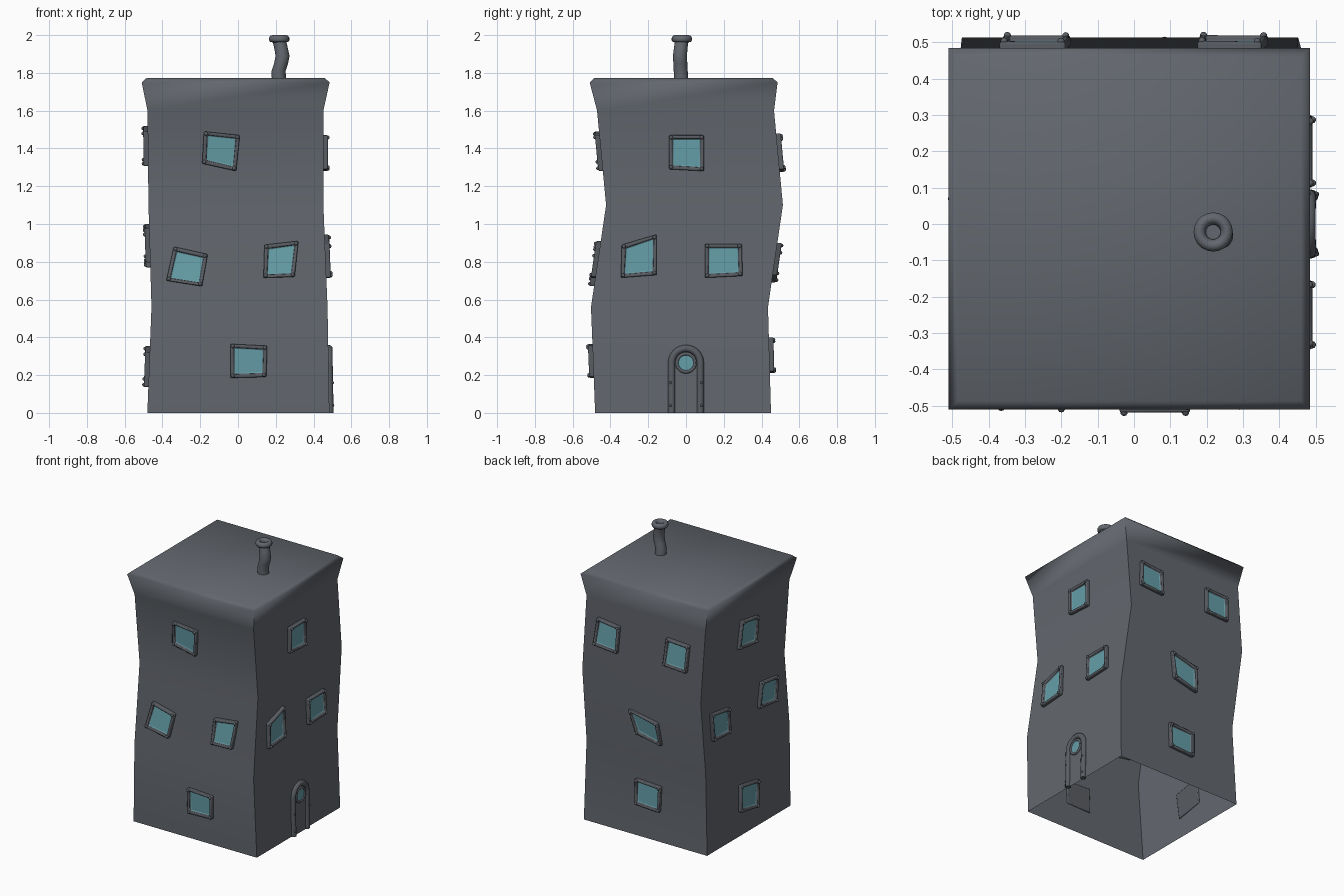
import bpy, bmesh, math
from mathutils import Vector

cube = bpy.data.objects.get("Cube")
if cube:
    bpy.data.objects.remove(cube, do_unlink=True)


def material(name, rgb):
    mat = bpy.data.materials.new(name)
    mat.use_nodes = True
    colour = (*rgb, 1)
    mat.diffuse_color = colour
    mat.node_tree.nodes["Principled BSDF"].inputs["Base Color"].default_value = colour
    return mat


STONE = material("slate grey", (.125, .137, .157))
TRIM = material("dark trim grey", (.1, .11, .125))
GLASS = material("teal glass", (.13, .34, .39))


def finish(name, bm, mats, angle=40):
    mesh = bpy.data.meshes.new(name)
    bmesh.ops.recalc_face_normals(bm, faces=bm.faces)
    bm.to_mesh(mesh)
    bm.free()
    obj = bpy.data.objects.new(name, mesh)
    bpy.context.collection.objects.link(obj)
    for mat in mats:
        mesh.materials.append(mat)
    bpy.ops.object.select_all(action='DESELECT')
    obj.select_set(True)
    bpy.context.view_layer.objects.active = obj
    bpy.ops.object.shade_smooth_by_angle(angle=math.radians(angle))
    return obj


# Swaying tower profile: height, left, right, front, back
PROFILE = [
    (0, -.48, .484, -.481, .45),
    (.56, -.458, .474, -.503, .434),
    (1.1, -.474, .452, -.423, .513),
    (1.6, -.479, .452, -.471, .466),
    (1.75, -.51, .485, -.51, .485),
    (1.772, -.485, .46, -.487, .46),
]
SIDES = {"left": 1, "right": 2, "front": 3, "back": 4}


def on_wall(side, u, z, depth):
    """Point on a wall: u along it, z up, depth outwards."""
    column = SIDES[side]
    for low, high in zip(PROFILE, PROFILE[1:]):
        if low[0] <= z <= high[0]:
            t = (z - low[0]) / (high[0] - low[0])
            w = low[column] + t * (high[column] - low[column])
            break
    w += depth if side in ("right", "back") else -depth
    return Vector((w, u, z)) if side in ("left", "right") else Vector((u, w, z))


# Tower walls, eave and roof, open underneath
bm = bmesh.new()
rings = [[bm.verts.new(p) for p in ((l, f, z), (r, f, z), (r, b, z), (l, b, z))]
         for z, l, r, f, b in PROFILE]
for low, high in zip(rings, rings[1:]):
    for i in range(4):
        j = (i + 1) % 4
        bm.faces.new((low[i], low[j], high[j], high[i]))
bm.faces.new(rings[-1])
finish("tower", bm, [STONE], 70)


# Crooked windows: framed pane with a stud at each corner
def window(name, side, corners):
    bm = bmesh.new()
    back = [bm.verts.new(on_wall(side, u, z, -.008)) for u, z in corners]
    front = [bm.verts.new(on_wall(side, u, z, .024)) for u, z in corners]
    bm.faces.new(back)
    pane = bm.faces.new(front)
    for i in range(4):
        j = (i + 1) % 4
        bm.faces.new((back[i], back[j], front[j], front[i]))
    bmesh.ops.recalc_face_normals(bm, faces=bm.faces)
    bmesh.ops.inset_region(bm, faces=[pane], thickness=.025)
    bmesh.ops.inset_region(bm, faces=[pane], thickness=.003, depth=-.016)
    pane.material_index = 1
    frame = finish(name, bm, [TRIM, GLASS])
    bevel = frame.modifiers.new("soft edges", 'BEVEL')
    bevel.width = .006
    bevel.segments = 2
    middle = sum((Vector(c) for c in corners), Vector((0, 0))) / 4
    studs(name + "_studs", side, [Vector(c).lerp(middle, .13) for c in corners], .024)


def studs(name, side, spots, depth, radius=.01):
    bm = bmesh.new()
    for u, z in spots:
        new = bmesh.ops.create_uvsphere(bm, u_segments=10, v_segments=6, radius=radius)
        bmesh.ops.translate(bm, verts=new["verts"], vec=on_wall(side, u, z, depth))
    finish(name, bm, [TRIM])


WINDOWS = {
    "front": [
        [(-.18, 1.49), (.01, 1.47), (-.01, 1.28), (-.19, 1.32)],
        [(-.34, .88), (-.16, .84), (-.19, .67), (-.38, .7)],
        [(.14, .89), (.32, .91), (.3, .72), (.135, .715)],
        [(-.04, .365), (.155, .355), (.15, .19), (-.04, .185)]],
    "right": [
        [(-.09, 1.47), (.095, 1.47), (.095, 1.28), (-.09, 1.29)],
        [(-.34, .89), (-.155, .945), (-.155, .73), (-.345, .715)],
        [(.1, .895), (.295, .895), (.3, .725), (.1, .715)]],
    "back": [
        [(.35, 1.48), (.175, 1.46), (.18, 1.275), (.37, 1.29)],
        [(-.19, 1.48), (-.37, 1.47), (-.36, 1.28), (-.175, 1.29)],
        [(.1, .9), (-.12, .855), (-.135, .69), (.06, .73)],
        [(.08, .4), (-.12, .39), (-.115, .21), (.08, .22)]],
    "left": [
        [(.08, 1.52), (-.11, 1.49), (-.09, 1.305), (.11, 1.33)],
        [(.41, .985), (.2, .955), (.185, .77), (.38, .78)],
        [(-.15, 1), (-.34, .975), (-.33, .795), (-.13, .82)],
        [(.08, .355), (-.13, .32), (-.11, .135), (.09, .17)]],
}
for side, quads in WINDOWS.items():
    for n, quad in enumerate(quads, 1):
        window(f"{side}_window_{n}", side, quad)


# Tube swept along a path
def tube(name, points, radius, mat):
    curve = bpy.data.curves.new(name, 'CURVE')
    curve.dimensions = '3D'
    curve.bevel_depth = radius
    curve.bevel_resolution = 3
    curve.use_fill_caps = True
    spline = curve.splines.new('POLY')
    spline.points.add(len(points) - 1)
    for point, co in zip(spline.points, points):
        point.co = (*co, 1)
    spline.use_smooth = True
    curve.materials.append(mat)
    obj = bpy.data.objects.new(name, curve)
    bpy.context.collection.objects.link(obj)


def arch(half, spring, foot):
    turns = [math.pi * i / 16 for i in range(17)]
    curve = [(half * math.cos(a), spring + half * math.sin(a)) for a in turns]
    return [(half, foot)] + curve + [(-half, foot)]


# Door: arched panel, tube surround, studs and porthole
SPRING = .265
tube("door_surround", [on_wall("right", u, z, .004) for u, z in arch(.076, SPRING, 0)], .019, TRIM)
bm = bmesh.new()
bm.faces.new([bm.verts.new(on_wall("right", u, z, .006)) for u, z in arch(.07, SPRING, 0)])
finish("door_panel", bm, [STONE])
studs("door_studs", "right", [(s * .082, z) for s in (-1, 1) for z in (.04, .16)], .02, .007)


def circle(radius, depth):
    steps = [math.tau * i / 24 for i in range(25)]
    return [on_wall("right", radius * math.cos(a), SPRING + radius * math.sin(a), depth)
            for a in steps]


tube("porthole_ring", circle(.048, .008), .009, TRIM)
bm = bmesh.new()
bm.faces.new([bm.verts.new(p) for p in circle(.045, .011)[:-1]])
finish("porthole_glass", bm, [GLASS])


# Lathed stack whose centre wobbles: x, y, height, radius
def stack(name, sections, mat, sides=20):
    bm = bmesh.new()
    loops = []
    for x, y, z, r in sections:
        turns = [math.tau * i / sides for i in range(sides)]
        loops.append([bm.verts.new((x + r * math.cos(a), y + r * math.sin(a), z)) for a in turns])
    for low, high in zip(loops, loops[1:]):
        for i in range(sides):
            j = (i + 1) % sides
            bm.faces.new((low[i], low[j], high[j], high[i]))
    bm.faces.new(loops[0])
    bm.faces.new(loops[-1])
    finish(name, bm, [mat], 60)


# Crooked chimney pipe with a rounded collar and sunken mouth
stack("chimney_pipe", [(.217, -.025, 1.76, .038), (.215, -.028, 1.81, .037),
                       (.228, -.03, 1.85, .037), (.236, -.032, 1.89, .037),
                       (.228, -.028, 1.93, .036), (.218, -.022, 1.975, .036)], STONE)
collar = [(.036, 1.962), (.048, 1.964), (.054, 1.973), (.054, 1.985), (.048, 1.996),
          (.037, 2), (.026, 1.994), (.021, 1.982), (.02, 1.972)]
stack("chimney_collar", [(.218, -.022, z, r) for r, z in collar], STONE)
